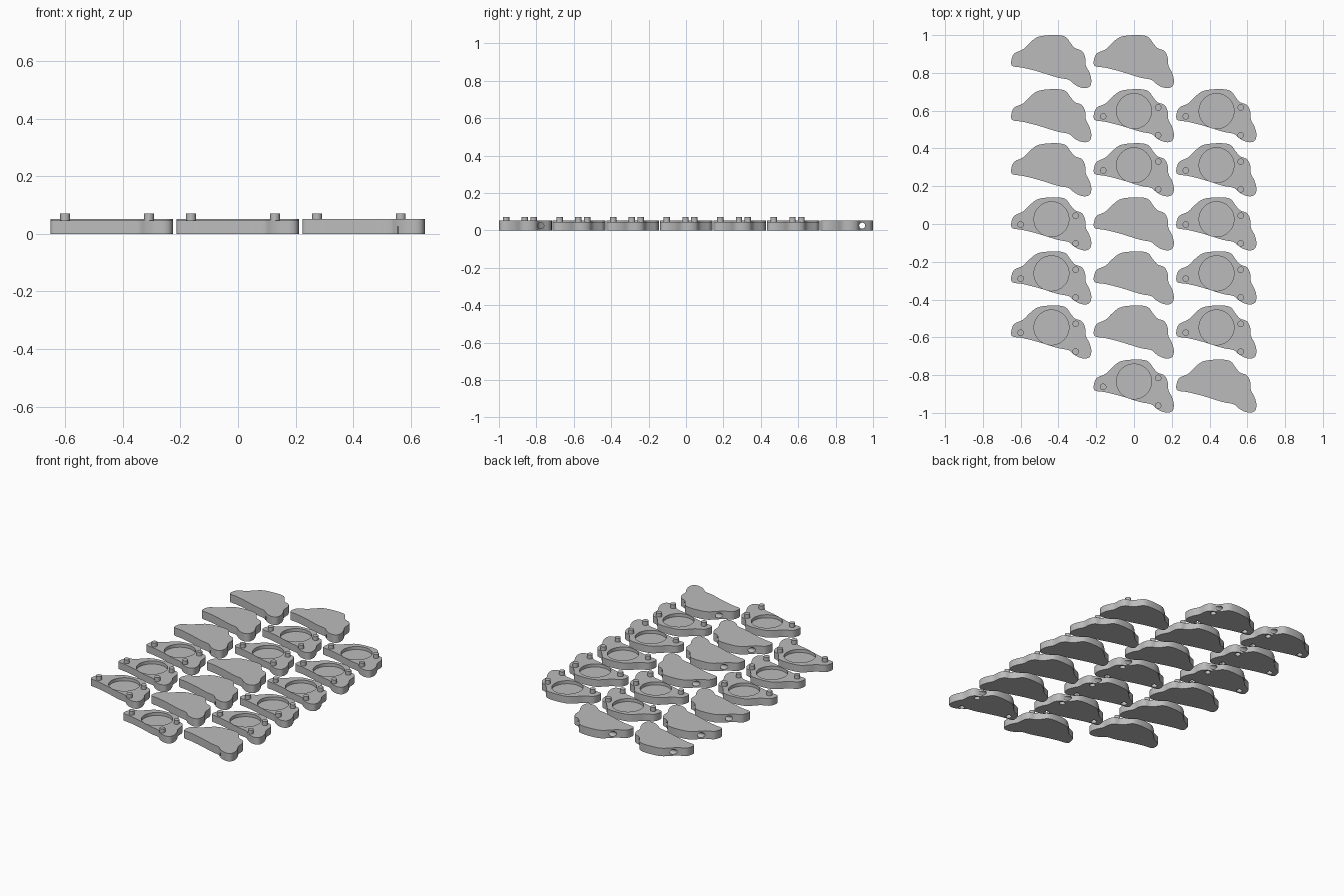
import bpy, bmesh, math
from mathutils import Vector

if "Cube" in bpy.data.objects:
    bpy.data.objects.remove(bpy.data.objects["Cube"])

grey = bpy.data.materials.new("plain grey")
grey.diffuse_color = (0.5, 0.5, 0.5, 1)
grey.use_nodes = True
grey.node_tree.nodes["Principled BSDF"].inputs["Base Color"].default_value = grey.diffuse_color

# Wavy outline of one piece, counter-clockwise, around its own centre
OUTLINE = [(-.213, -.012), (-.2, -.025), (-.15, -.032), (-.07, -.052), (.03, -.083),
           (.09, -.095), (.115, -.115), (.145, -.133), (.18, -.14), (.205, -.128),
           (.211, -.095), (.2, -.055), (.182, -.02), (.178, .025), (.16, .058),
           (.125, .072), (.1, .1), (.077, .13), (.04, .1405), (-.02, .14),
           (-.075, .13), (-.115, .1), (-.15, .066), (-.195, .045), (-.21, .018)]
PEGS = [(-.163, -.003), (.128, .044), (.128, -.103)]
POCKET = (0, .025)
BASE_H, COVER_H, PEG_TOP = .046, .052, .071


def smooth_loop(pts, steps=4):
    """Closed Catmull-Rom curve through the points."""
    out, n = [], len(pts)
    for i in range(n):
        a, b, c, d = (Vector(pts[(i + k) % n]) for k in (-1, 0, 1, 2))
        for s in range(steps):
            t = s / steps
            out.append(.5 * (2 * b + (c - a) * t + (2 * a - 5 * b + 4 * c - d) * t * t
                             + (3 * b - a - 3 * c + d) * t ** 3))
    return out


def new_object(name, bm):
    bmesh.ops.recalc_face_normals(bm, faces=bm.faces)
    me = bpy.data.meshes.new(name)
    bm.to_mesh(me)
    bm.free()
    me.materials.append(grey)
    ob = bpy.data.objects.new(name, me)
    bpy.context.collection.objects.link(ob)
    return ob


def slab(name, height):
    bm = bmesh.new()
    face = bm.faces.new([bm.verts.new((p.x, p.y, 0)) for p in smooth_loop(OUTLINE)])
    top = bmesh.ops.extrude_face_region(bm, geom=[face])["geom"]
    bmesh.ops.translate(bm, vec=(0, 0, height),
                        verts=[g for g in top if isinstance(g, bmesh.types.BMVert)])
    return new_object(name, bm)


def cylinder(name, x, y, z0, z1, r, n=32):
    bm = bmesh.new()
    bmesh.ops.create_cone(bm, cap_ends=True, segments=n, radius1=r, radius2=r, depth=z1 - z0)
    bmesh.ops.translate(bm, vec=(x, y, (z0 + z1) / 2), verts=bm.verts)
    return new_object(name, bm)


def combine(body, tool, op):
    """Boolean the tool into the body, then discard the tool."""
    bpy.context.view_layer.objects.active = body
    mod = body.modifiers.new(op.lower(), 'BOOLEAN')
    mod.operation, mod.solver, mod.object = op, 'EXACT', tool
    bpy.ops.object.modifier_apply(modifier=mod.name)
    bpy.data.objects.remove(tool)


def finish(ob):
    bpy.ops.object.select_all(action='DESELECT')
    ob.select_set(True)
    bpy.context.view_layer.objects.active = ob
    bpy.ops.object.shade_smooth_by_angle(angle=math.radians(30))


# Base piece: round pocket and three pegs
base = slab("base_piece", BASE_H)
combine(base, cylinder("pocket_cutter", *POCKET, BASE_H - .02, .1, .0925, 64), 'DIFFERENCE')
for x, y in PEGS:
    combine(base, cylinder("peg", x, y, .03, PEG_TOP, .017), 'UNION')
finish(base)

# Cover piece: three sockets below and a cord hole running through sideways
cover = slab("cover_piece", COVER_H)
for x, y in PEGS:
    combine(cover, cylinder("socket_cutter", x, y, -.05, .026, .0175), 'DIFFERENCE')
cord = cylinder("cord_hole_cutter", 0, 0, -.4, .4, .016)
cord.rotation_euler.y = math.pi / 2
cord.location = (0, .083, .025)
bpy.context.view_layer.update()
combine(cover, cord, 'DIFFERENCE')
finish(cover)

# Layout, top row first: C = cover, B = base, . = empty
LAYOUT = ["CC.", "CBB", "CBB", "BCB", "BCB", "BCB", ".BC"]
for row, line in enumerate(LAYOUT):
    for col, kind in enumerate(line):
        if kind == ".":
            continue
        src, name = (cover, "cover_piece") if kind == "C" else (base, "base_piece")
        ob = bpy.data.objects.new(f"{name}_{row + 1}_{col + 1}", src.data)
        ob.location = ((col - 1) * .437, .859 - row * .2863, 0)
        bpy.context.collection.objects.link(ob)
for src in (base, cover):
    bpy.data.objects.remove(src)
